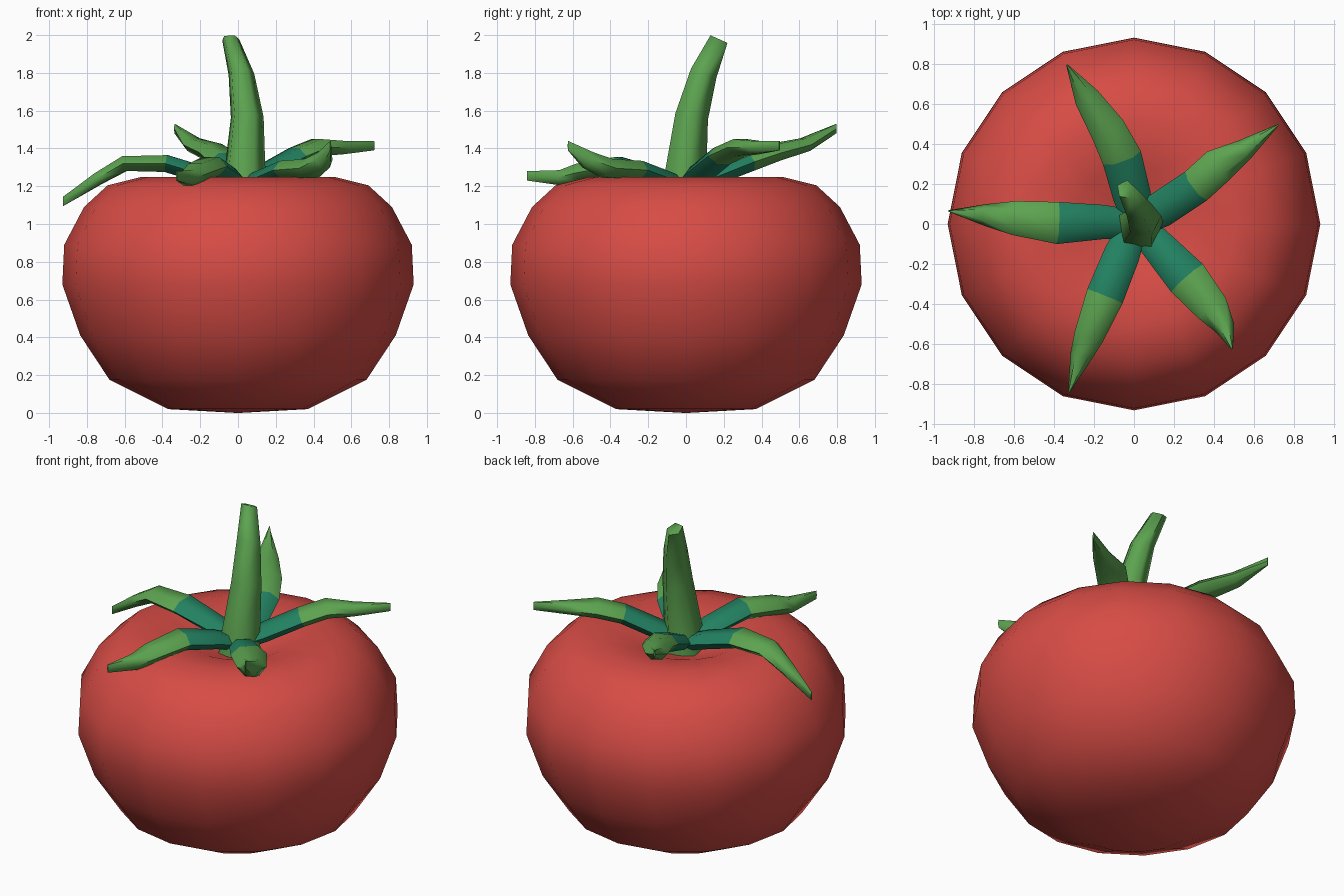
import bpy, bmesh, math
from mathutils import Vector


def mat(name, c):
    m = bpy.data.materials.new(name)
    m.diffuse_color = (*c, 1)
    return m


RED = mat("tomato_red", (0.68, 0.072, 0.06))
GREEN = mat("leaf_green", (0.107, 0.366, 0.08))
TEAL = mat("dark_teal_green", (0.016, 0.22, 0.12))


def loft(name, rings, mats, n_teal=0, angle=60):
    """Skin equal-sized rings of points, capping both ends."""
    bm = bmesh.new()
    vs = [[bm.verts.new(p) for p in r] for r in rings]
    n = len(vs[0])
    for k in range(len(vs) - 1):
        for i in range(n):
            j = (i + 1) % n
            f = bm.faces.new((vs[k][i], vs[k][j], vs[k + 1][j], vs[k + 1][i]))
            f.material_index = 1 if k < n_teal else 0
    bm.faces.new(vs[0][::-1]).material_index = 1 if n_teal else 0
    bm.faces.new(vs[-1])
    bmesh.ops.recalc_face_normals(bm, faces=bm.faces)
    me = bpy.data.meshes.new(name)
    bm.to_mesh(me)
    bm.free()
    for m in mats:
        me.materials.append(m)
    ob = bpy.data.objects.new(name, me)
    bpy.context.collection.objects.link(ob)
    bpy.ops.object.select_all(action='DESELECT')
    ob.select_set(True)
    bpy.context.view_layer.objects.active = ob
    bpy.ops.object.shade_smooth_by_angle(angle=math.radians(angle))
    return ob


# Fruit: 16-sided lathe with a dimple at the top
profile = [(0.01, 0.0), (0.37, 0.02), (0.68, 0.175), (0.835, 0.41), (0.93, 0.68),
           (0.92, 0.89), (0.815, 1.09), (0.69, 1.205), (0.51, 1.25),
           (0.30, 1.215), (0.14, 1.15), (0.01, 1.12)]
loft("tomato_body", [[(r * math.cos(i * math.pi / 8), r * math.sin(i * math.pi / 8), z)
                      for i in range(16)] for r, z in profile], [RED])

# Stem: five-sided, leaning back and tapering, with a tilted top
stem = [(0.03, -0.02, 1.12, 0.13), (0.03, -0.01, 1.25, 0.118), (0.045, 0.025, 1.57, 0.092),
        (0.015, 0.09, 1.80, 0.072), (-0.04, 0.172, 1.98, 0.048)]
rings = []
for k, (x, y, z, r) in enumerate(stem):
    tilt = (0, 0.1, 0.2, 0.35, 0.45)[k]
    ring = []
    for i in range(5):
        a = math.radians(10 + 72 * i)
        dy = r * math.sin(a)
        ring.append((x + r * math.cos(a), y + dy, z - tilt * dy))
    rings.append(ring)
loft("stem", rings, [GREEN], angle=75)


# Calyx leaves: flattened six-sided tapering tubes, teal near the stem
def leaf(name, path):
    pts = [Vector(p[:3]) for p in path]
    rings = []
    for k, p in enumerate(pts):
        t = (pts[min(k + 1, len(pts) - 1)] - pts[max(k - 1, 0)]).normalized()
        side = Vector((-t.y, t.x, 0)).normalized()
        up = t.cross(side)
        if k == len(pts) - 1:
            up = Vector((0, 0, 1))
        if up.z < 0:
            up = -up
        w, h = path[k][3], path[k][4]
        rings.append([p + side * (w * a) + up * (h * b) for a, b in
                      ((1, 0), (0.5, 1), (-0.5, 1), (-1, 0), (-0.5, -1), (0.5, -1))])
    loft(name, rings, [GREEN, TEAL], 2)


# Stations: x, y, z, half width, half thickness
leaf("leaf_left", [(0.0, 0.0, 1.19, 0.07, 0.04), (-0.15, 0.01, 1.25, 0.085, 0.045),
                   (-0.38, 0.005, 1.32, 0.105, 0.045), (-0.60, 0.03, 1.32, 0.085, 0.04),
                   (-0.74, 0.045, 1.24, 0.055, 0.033), (-0.925, 0.065, 1.12, 0.004, 0.025)])
leaf("leaf_front_left", [(0.0, 0.0, 1.19, 0.07, 0.04), (-0.06, -0.15, 1.25, 0.09, 0.045),
                         (-0.145, -0.36, 1.305, 0.095, 0.05), (-0.225, -0.56, 1.27, 0.075, 0.05),
                         (-0.265, -0.66, 1.245, 0.055, 0.04), (-0.325, -0.84, 1.255, 0.004, 0.025)])
leaf("leaf_front_right", [(0.02, 0.0, 1.18, 0.07, 0.04), (0.12, -0.11, 1.23, 0.085, 0.045),
                          (0.265, -0.27, 1.285, 0.105, 0.05), (0.39, -0.42, 1.295, 0.085, 0.05),
                          (0.455, -0.52, 1.34, 0.05, 0.045), (0.49, -0.625, 1.415, 0.004, 0.025)])
leaf("leaf_right", [(0.0, 0.0, 1.19, 0.07, 0.04), (0.13, 0.07, 1.26, 0.09, 0.045),
                    (0.31, 0.19, 1.36, 0.09, 0.045), (0.42, 0.29, 1.405, 0.09, 0.045),
                    (0.55, 0.37, 1.405, 0.055, 0.035), (0.72, 0.495, 1.415, 0.004, 0.025)])
leaf("leaf_back", [(0.02, 0.0, 1.19, 0.07, 0.04), (-0.01, 0.14, 1.25, 0.095, 0.045),
                   (-0.06, 0.33, 1.33, 0.10, 0.05), (-0.13, 0.47, 1.38, 0.09, 0.045),
                   (-0.235, 0.63, 1.42, 0.065, 0.035), (-0.335, 0.795, 1.505, 0.004, 0.025)])
